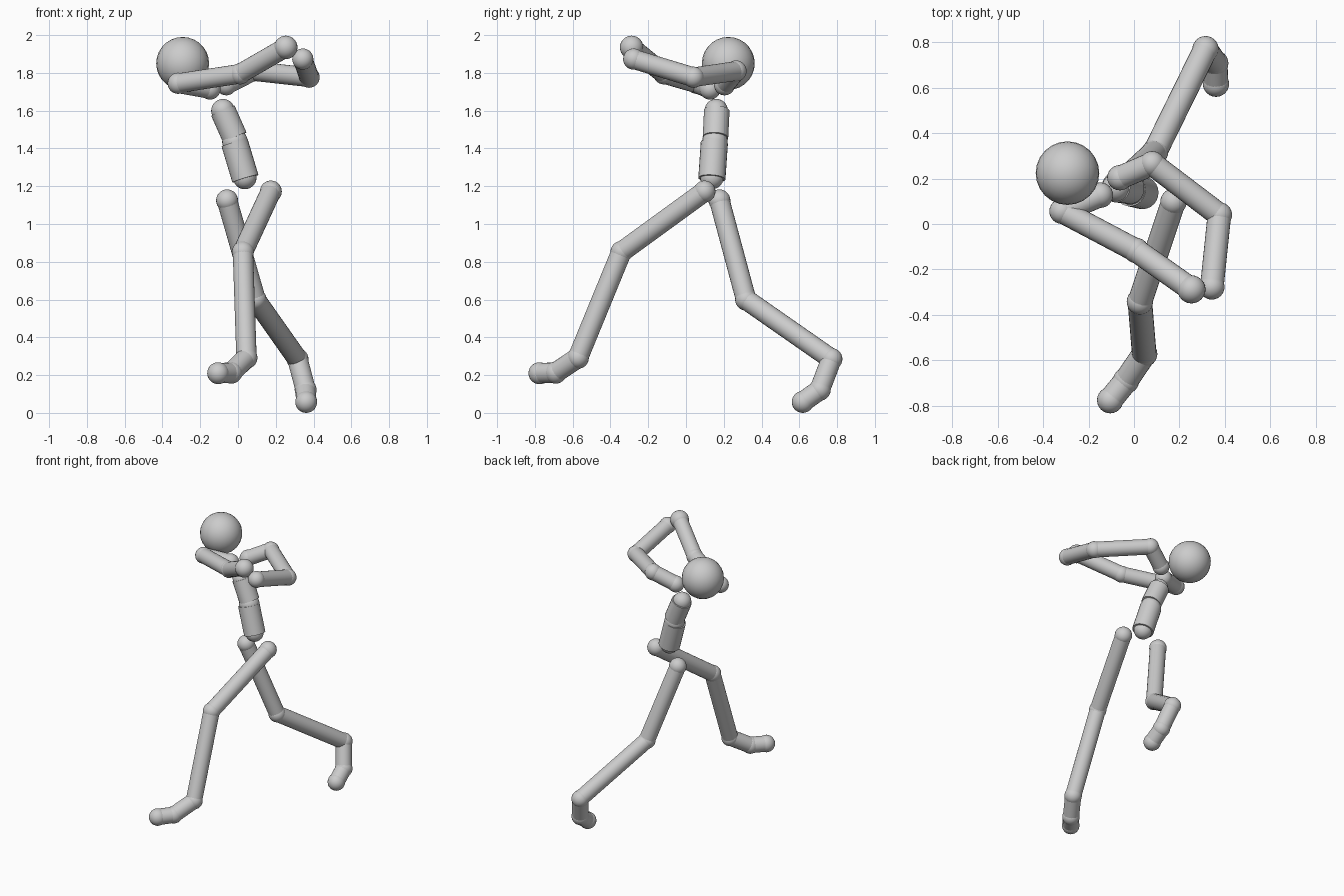
import bpy
from mathutils import Vector

if "Cube" in bpy.data.objects:
    bpy.data.objects.remove(bpy.data.objects["Cube"])

grey = bpy.data.materials.new("plain_grey")
grey.diffuse_color = (0.6, 0.6, 0.6, 1)
grey.use_nodes = True
grey.node_tree.nodes["Principled BSDF"].inputs["Base Color"].default_value = grey.diffuse_color


def finish(name):
    ob = bpy.context.object
    ob.name = name
    ob.data.materials.append(grey)
    bpy.ops.object.shade_smooth_by_angle(angle=0.7)


def ball(name, p, r):
    bpy.ops.mesh.primitive_uv_sphere_add(segments=24, ring_count=14, radius=r, location=p)
    finish(name)


def rod(name, a, b, r):
    a, b = Vector(a), Vector(b)
    d = b - a
    bpy.ops.mesh.primitive_cylinder_add(vertices=24, radius=r, depth=d.length, location=(a + b) / 2)
    bpy.context.object.rotation_euler = d.to_track_quat('Z', 'Y').to_euler()
    finish(name)


def limb(names, points, r, joint_r):
    # a ball at every joint, a rod between neighbours
    for i, p in enumerate(points):
        ball(names[0] + "_joint_%d" % i, p, joint_r)
    for n, a, b in zip(names[1:], points, points[1:]):
        rod(names[0] + "_" + n, a, b, r)


# Head
ball("head", (-0.293, 0.224, 1.85), 0.14)

# Torso: two barrels with a ball at each end and in the waist
ball("chest_joint", (-0.08, 0.16, 1.60), 0.062)
rod("chest", (-0.08, 0.163, 1.60), (-0.017, 0.156, 1.458), 0.068)
ball("waist_joint", (-0.016, 0.153, 1.435), 0.068)
rod("abdomen", (-0.018, 0.15, 1.43), (0.039, 0.137, 1.24), 0.072)
ball("pelvis_joint", (0.036, 0.137, 1.246), 0.062)

# Arms, from collar to hand
limb(("right_arm", "collar", "upper", "fore"),
     [(-0.148, 0.127, 1.715), (-0.317, 0.056, 1.745),
      (0.01, -0.117, 1.795), (0.253, -0.288, 1.935)], 0.052, 0.056)
ball("right_hand", (0.253, -0.288, 1.935), 0.062)
limb(("left_arm", "collar", "upper", "fore"),
     [(-0.062, 0.204, 1.737), (0.08, 0.265, 1.81),
      (0.376, 0.04, 1.777), (0.343, -0.277, 1.873)], 0.052, 0.056)

# Legs, from hip to toe
limb(("left_leg", "thigh", "shin", "foot", "toe"),
     [(0.174, 0.098, 1.172), (0.026, -0.342, 0.852), (0.045, -0.572, 0.292),
      (-0.035, -0.69, 0.213), (-0.105, -0.776, 0.21)], 0.054, 0.058)
limb(("right_leg", "thigh", "shin", "foot", "toe"),
     [(-0.058, 0.177, 1.125), (0.093, 0.318, 0.60), (0.315, 0.77, 0.285),
      (0.358, 0.708, 0.122), (0.361, 0.618, 0.058)], 0.054, 0.058)
